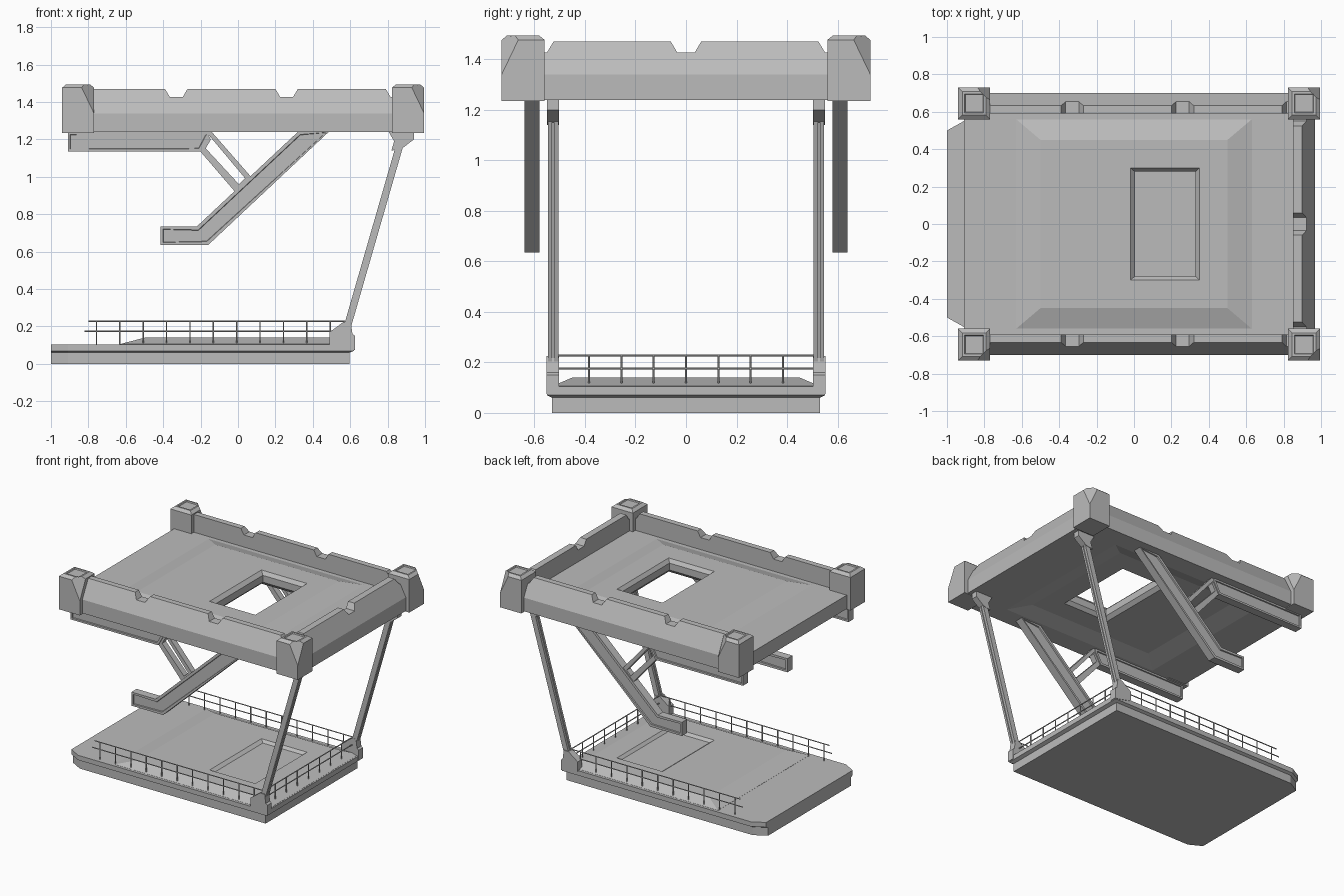
import bpy, bmesh
from mathutils import Vector

old = bpy.data.objects.get("Cube")
if old:
    bpy.data.objects.remove(old)

grey = bpy.data.materials.new("plain grey")
grey.use_nodes = True
COLOUR = (0.5, 0.5, 0.5, 1)
grey.diffuse_color = COLOUR
grey.node_tree.nodes["Principled BSDF"].inputs["Base Color"].default_value = COLOUR


def finish(name, bm):
    bmesh.ops.recalc_face_normals(bm, faces=bm.faces)
    me = bpy.data.meshes.new(name)
    bm.to_mesh(me)
    bm.free()
    me.materials.append(grey)
    ob = bpy.data.objects.new(name, me)
    bpy.context.collection.objects.link(ob)
    return ob


def loft_bm(rings, loop=False):
    """Skin a list of equal-length rings; cap the ends unless looped."""
    bm = bmesh.new()
    vs = [[bm.verts.new(p) for p in ring] for ring in rings]
    n = len(rings[0])
    for i in range(len(vs) - (0 if loop else 1)):
        a, b = vs[i], vs[(i + 1) % len(vs)]
        for j in range(n):
            k = (j + 1) % n
            bm.faces.new((a[j], a[k], b[k], b[j]))
    if not loop:
        bm.faces.new(vs[0])
        bm.faces.new(vs[-1])
    return bm


def rect(x0, x1, y, z):
    return [(x0, -y, z), (x1, -y, z), (x1, y, z), (x0, y, z)]


def plate(name, outline, y0, y1, border=0, depth=0):
    """Extrude an x-z outline along y, with optional sunken side panels."""
    bm = loft_bm([[(x, y, z) for x, z in outline] for y in (y0, y1)])
    if border:
        bmesh.ops.recalc_face_normals(bm, faces=bm.faces)
        sides = [f for f in bm.faces if abs(f.normal.y) > 0.9]
        bmesh.ops.inset_individual(bm, faces=sides, thickness=border)
        bmesh.ops.inset_individual(bm, faces=sides, thickness=0.003, depth=-depth)
    return finish(name, bm)


def rod(bm, a, b, r=0.004):
    a, b = Vector(a), Vector(b)
    d = b - a
    m = d.to_track_quat('Z', 'Y').to_matrix().to_4x4()
    m.translation = (a + b) / 2
    bmesh.ops.create_cone(bm, cap_ends=True, segments=6, radius1=r, radius2=r,
                          depth=d.length, matrix=m)


# Lower platform with clipped corners at the open end
def platform_ring(x1, y, z):
    return [(-1, -y + 0.05, z), (-0.91, -y, z), (x1, -y, z),
            (x1, y, z), (-0.91, y, z), (-1, y - 0.05, z)]


finish("lower_platform", loft_bm([
    platform_ring(0.595, 0.53, 0), platform_ring(0.595, 0.53, 0.06),
    platform_ring(0.62, 0.55, 0.07), platform_ring(0.62, 0.55, 0.105)]))

# Raised floor with a sunken hatch
finish("lower_raised_floor", loft_bm([
    rect(-0.63, 0.61, 0.53, 0.1), rect(-0.63, 0.61, 0.53, 0.106),
    rect(-0.5, 0.5, 0.45, 0.14), rect(-0.02, 0.35, 0.3, 0.14),
    rect(0.005, 0.33, 0.28, 0.122)]))

# Upper deck with a through opening and a recessed underside
finish("upper_deck", loft_bm([
    rect(-0.91, 0.87, 0.6, 1.34), rect(-0.63, 0.63, 0.56, 1.34),
    rect(-0.5, 0.5, 0.45, 1.375), rect(-0.02, 0.35, 0.3, 1.375),
    rect(0.005, 0.33, 0.28, 1.35), rect(0.005, 0.33, 0.28, 1.3),
    rect(-0.02, 0.35, 0.3, 1.275), rect(-0.5, 0.5, 0.45, 1.275),
    rect(-0.63, 0.63, 0.56, 1.24), rect(-0.91, 0.87, 0.6, 1.24)], loop=True))


# Parapets: sloped section whose top drops at each notch
def parapet(name, start, end, notches, inner, outer, place):
    low, high = 1.428, 1.47
    stations = [(start, high)]
    for c in notches:
        stations += [(c - 0.06, high), (c - 0.035, low),
                     (c + 0.035, low), (c + 0.06, high)]
    stations.append((end, high))
    stations = [s for s in stations if start <= s[0] <= end]
    if stations[-2][1] == low:
        stations[-1] = (end, low)
    if stations[1][1] == low:
        stations[0] = (start, low)
    rings = []
    for t, top in stations:
        edge = outer - (top - 1.34) * 0.52
        section = [(inner, 1.24), (outer, 1.24), (outer, 1.34), (edge, top), (inner, top)]
        rings.append([place(t, w, z) for w, z in section])
    finish(name, loft_bm(rings))


for side, s in (("front", -1), ("back", 1)):
    parapet(side + "_parapet", -0.8, 0.85, (-0.33, 0.26, 0.85), 0.59, 0.70,
            lambda t, w, z: (t, s * w, z))
parapet("end_parapet", -0.58, 0.58, (-0.585, 0, 0.585), 0.85, 0.967,
        lambda t, w, z: (w, t, z))


# Corner posts with a slanted cut on the outer edge and a bevelled cap
def corner_post(name, x0, x1, s):
    def ring(inset, z):
        a, b = 0.56 + inset, 0.73 - inset
        return [(x0 + inset, s * a, z), (x1 - inset, s * a, z),
                (x1 - inset, s * b, z), (x0 + inset, s * b, z)]
    bm = loft_bm([ring(0, 1.235), ring(0, 1.477), ring(0.022, 1.495),
                  ring(0.034, 1.495), ring(0.038, 1.488)])
    tip = Vector((x1, s * 0.73, 1.34))
    normal = Vector((1, s, 0.48))
    cut = bmesh.ops.bisect_plane(bm, geom=bm.verts[:] + bm.edges[:] + bm.faces[:],
                                 plane_co=tip, plane_no=normal, clear_outer=True)
    edges = [e for e in cut["geom_cut"] if isinstance(e, bmesh.types.BMEdge)]
    bmesh.ops.holes_fill(bm, edges=edges)
    finish(name, bm)


for side, s in (("front", -1), ("back", 1)):
    corner_post(side + "_open_end_post", -0.94, -0.77, s)
    corner_post(side + "_leg_end_post", 0.823, 0.995, s)

    # Slanted leg: two flanges joined by a recessed web, with foot and bracket
    for part, y0, y1, trim in (("inner_flange", 0.505, 0.522, 0),
                               ("web", 0.52, 0.532, 0.006),
                               ("outer_flange", 0.53, 0.547, 0)):
        plate(side + "_leg_" + part,
              [(0.565 + trim, 0.2), (0.605 - trim, 0.2),
               (0.882 - trim, 1.16), (0.842 + trim, 1.16)], s * y0, s * y1)
    plate(side + "_leg_foot",
          [(0.49, 0.1), (0.49, 0.17), (0.565, 0.225), (0.603, 0.225),
           (0.612, 0.16), (0.625, 0.15), (0.625, 0.075), (0.6, 0.075)],
          s * 0.503, s * 0.553)
    plate(side + "_leg_bracket",
          [(0.80, 1.25), (0.835, 1.19), (0.82, 1.14), (0.875, 1.15),
           (0.94, 1.2), (0.94, 1.25)], s * 0.503, s * 0.55)

    # Hanging arms under the deck
    plate(side + "_horizontal_arm",
          [(-0.91, 1.24), (-0.91, 1.135), (-0.2, 1.135), (-0.155, 1.215), (-0.155, 1.24)],
          s * 0.58, s * 0.64, 0.018, 0.008)
    plate(side + "_diagonal_arm",
          [(-0.415, 0.735), (-0.415, 0.635), (-0.16, 0.635),
           (0.49, 1.245), (0.325, 1.245), (-0.22, 0.735)],
          s * 0.58, s * 0.64, 0.02, 0.008)
    for part, outline in (
            ("upper_link", [(-0.17, 1.24), (-0.14, 1.24), (0.07, 1.0), (0.04, 0.99)]),
            ("lower_link", [(-0.205, 1.14), (-0.175, 1.155), (0.01, 0.955), (-0.02, 0.925)]),
            ("link_head", [(-0.205, 1.14), (-0.18, 1.14), (-0.145, 1.2), (-0.16, 1.225)]),
            ("link_foot", [(-0.025, 0.93), (0.0, 0.91), (0.08, 0.99), (0.055, 1.01)])):
        plate(side + "_" + part, outline, s * 0.588, s * 0.632)

    # Side railing
    bm = bmesh.new()
    for i in range(11):
        x = -0.757 + i * 0.125
        rod(bm, (x, s * 0.515, 0.1), (x, s * 0.515, 0.23))
    rod(bm, (-0.80, s * 0.515, 0.228), (0.57, s * 0.515, 0.228))
    rod(bm, (-0.82, s * 0.515, 0.175), (0.57, s * 0.515, 0.175))
    finish(side + "_railing", bm)

# End railing
bm = bmesh.new()
for i in range(7):
    y = -0.384 + i * 0.128
    rod(bm, (0.57, y, 0.1), (0.57, y, 0.23))
for z in (0.175, 0.228):
    rod(bm, (0.57, -0.515, z), (0.57, 0.515, z))
finish("end_railing", bm)
